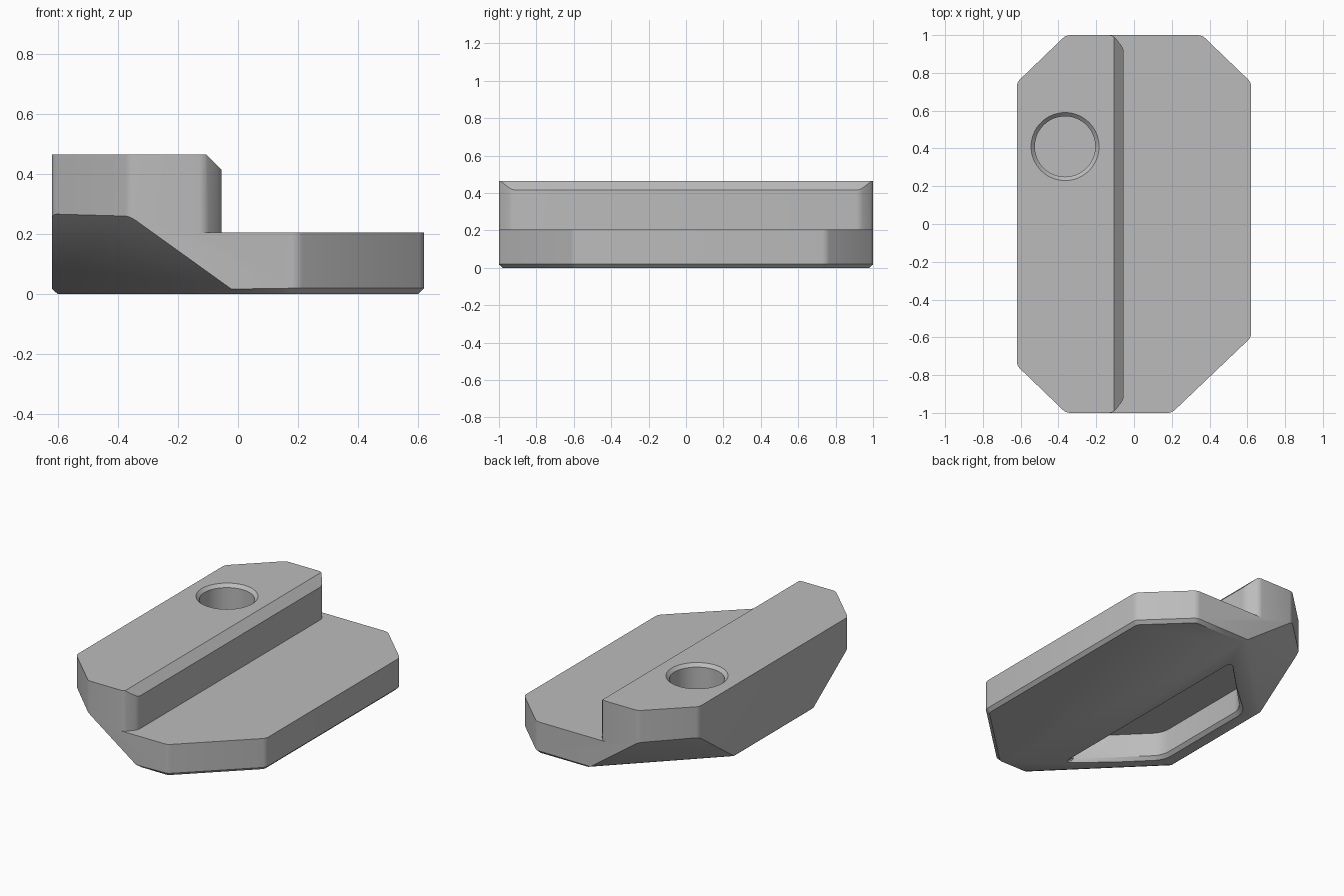
import bpy, bmesh
from math import radians
from mathutils import Vector

cube = bpy.data.objects.get("Cube")
if cube:
    bpy.data.objects.remove(cube, do_unlink=True)

gray = bpy.data.materials.new("plain gray")
gray.use_nodes = True
gray.diffuse_color = (0.5, 0.5, 0.5, 1)
gray.node_tree.nodes["Principled BSDF"].inputs["Base Color"].default_value = (0.5, 0.5, 0.5, 1)


def prism(outline, z0, z1):
    """Extrude a plan outline between two heights."""
    bm = bmesh.new()
    face = bm.faces.new([bm.verts.new((x, y, z0)) for x, y in outline])
    top = bmesh.ops.extrude_face_region(bm, geom=[face])["geom"]
    for v in top:
        if isinstance(v, bmesh.types.BMVert):
            v.co.z = z1
    bmesh.ops.recalc_face_normals(bm, faces=bm.faces)
    return bm


def upright(edge):
    a, b = (v.co for v in edge.verts)
    return (a - b).xy.length < 1e-5


def at_height(edge, z):
    return all(abs(v.co.z - z) < 1e-4 for v in edge.verts)


def bevel(bm, test, width, segments=1):
    bmesh.ops.bevel(bm, geom=[e for e in bm.edges if test(e)], offset=width,
                    segments=segments, profile=0.5, affect='EDGES')


def slice_off(bm, point, normal):
    """Remove everything on the normal side of a plane and cap the cut."""
    geom = bm.verts[:] + bm.edges[:] + bm.faces[:]
    cut = bmesh.ops.bisect_plane(bm, geom=geom, dist=1e-5, plane_co=point,
                                 plane_no=normal, clear_outer=True)
    edges = [e for e in cut["geom_cut"] if isinstance(e, bmesh.types.BMEdge)]
    if edges:
        bmesh.ops.contextual_create(bm, geom=edges)
        bmesh.ops.recalc_face_normals(bm, faces=bm.faces)


def undercut_corners(bm):
    """Slope away the underside of both right-hand corners."""
    for side in (-1, 1):
        slice_off(bm, Vector((-0.36, side, 0.26)), Vector((-0.727, side * 0.727, -1)))


def to_object(name, bm):
    mesh = bpy.data.meshes.new(name)
    bm.to_mesh(mesh)
    bm.free()
    mesh.materials.append(gray)
    obj = bpy.data.objects.new(name, mesh)
    bpy.context.collection.objects.link(obj)
    return obj


def combine(body, other, operation):
    """Apply a boolean and discard the helper."""
    mod = body.modifiers.new(operation.lower(), 'BOOLEAN')
    mod.operation, mod.solver, mod.object = operation, 'EXACT', other
    bpy.context.view_layer.objects.active = body
    bpy.ops.object.modifier_apply(modifier=mod.name)
    bpy.data.objects.remove(other, do_unlink=True)


STEP, TOP = 0.205, 0.465

# Low base plate
bm = prism([(-0.62, -0.75), (-0.36, -1), (0.2, -1), (0.62, -0.6),
            (0.62, 0.75), (0.36, 1), (-0.36, 1), (-0.62, 0.75)], 0, STEP)
bevel(bm, upright, 0.02, 3)
undercut_corners(bm)
bevel(bm, lambda e: at_height(e, 0), 0.02)
body = to_object("clamp_body", bm)

# Raised bar with a chamfered inner edge
bm = prism([(-0.62, -0.75), (-0.36, -1), (-0.11, -1), (-0.055, -0.93),
            (-0.055, 0.93), (-0.11, 1), (-0.36, 1), (-0.62, 0.75)], STEP, TOP)
bevel(bm, upright, 0.02, 3)
slice_off(bm, Vector((-0.105, 0, TOP)), Vector((1, 0, 1)))
undercut_corners(bm)
combine(body, to_object("raised_bar", bm), 'UNION')

# Underside pocket with a chamfered mouth
pocket = [(-0.51, -0.35), (-0.12, -0.74), (-0.12, 0.74), (-0.51, 0.35)]
bm = prism(pocket, -0.1, 0.17)
bevel(bm, upright, 0.05, 4)
combine(body, to_object("pocket_cutter", bm), 'DIFFERENCE')

bm = prism(pocket, -0.02, 0.02)
bevel(bm, upright, 0.05, 4)
lower = [f for f in bm.faces if f.normal.z < -0.9]
bmesh.ops.inset_region(bm, faces=lower, thickness=0.04, use_outset=True)
for v in {v for f in bm.faces if f.normal.z < -0.9 and len(f.verts) > 4 for v in f.verts}:
    c = v.co - Vector((-0.3, 0, 0))
    v.co.x, v.co.y = -0.3 + c.x * 1.2, c.y * 1.06
combine(body, to_object("mouth_cutter", bm), 'DIFFERENCE')

# Blind round socket with a countersunk rim
for name, r_low, r_high, z0, z1 in (("socket_cutter", 0.16, 0.16, 0.295, 0.6),
                                    ("rim_cutter", 0.16, 0.2, TOP - 0.02, TOP + 0.02)):
    bm = bmesh.new()
    bmesh.ops.create_cone(bm, cap_ends=True, segments=64, radius1=r_low,
                          radius2=r_high, depth=z1 - z0)
    bmesh.ops.translate(bm, verts=bm.verts, vec=(-0.365, 0.41, (z0 + z1) / 2))
    combine(body, to_object(name, bm), 'DIFFERENCE')

# Clean up the joined surfaces and keep the edges crisp
bm = bmesh.new()
bm.from_mesh(body.data)
bmesh.ops.remove_doubles(bm, verts=bm.verts, dist=1e-4)
bmesh.ops.dissolve_limit(bm, angle_limit=radians(1), verts=bm.verts, edges=bm.edges)
bm.to_mesh(body.data)
bm.free()
bpy.ops.object.select_all(action='DESELECT')
body.select_set(True)
bpy.context.view_layer.objects.active = body
bpy.ops.object.shade_smooth_by_angle(angle=radians(30))
